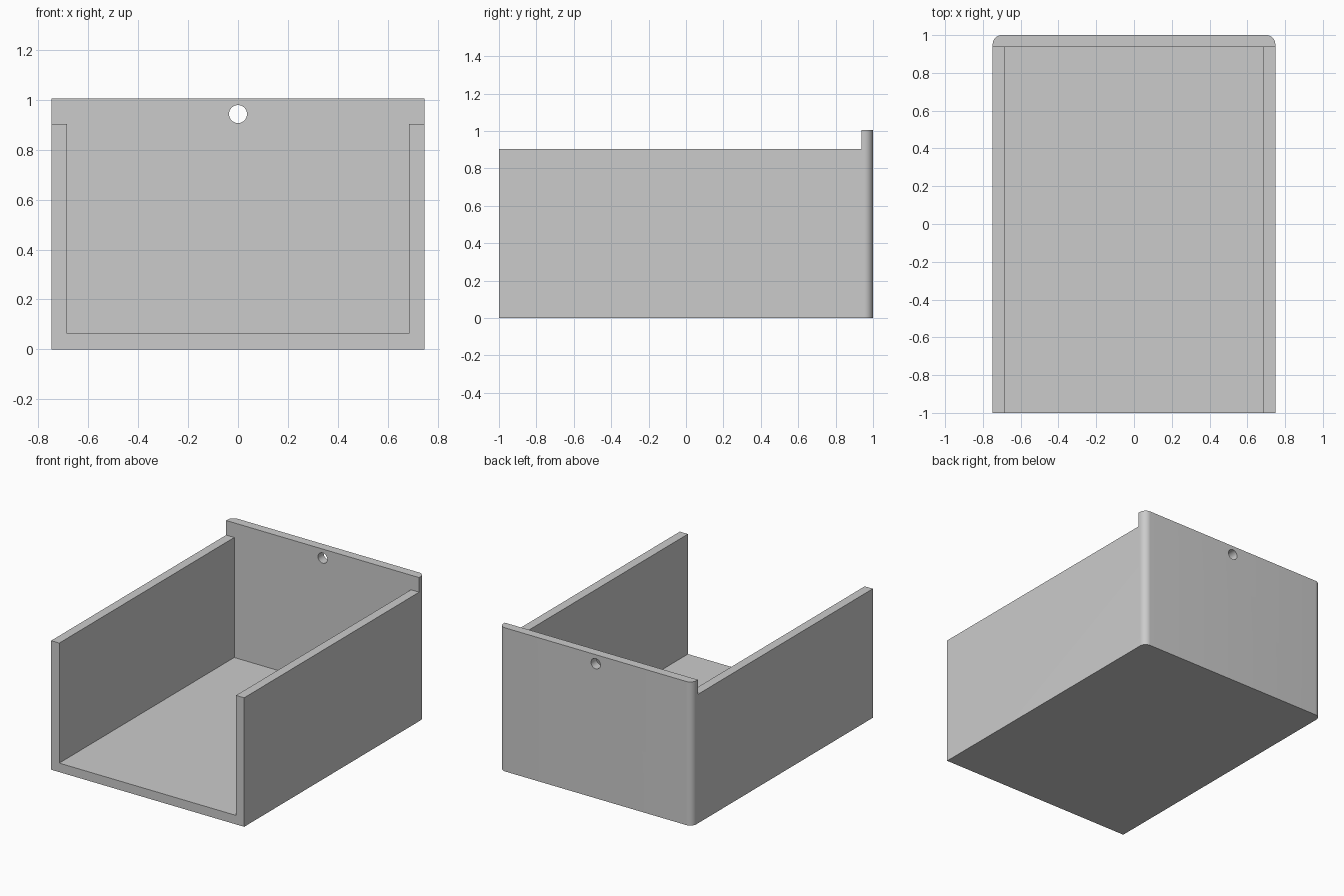
import bpy, bmesh, math
from mathutils import Matrix, Vector

cube = bpy.data.objects.get("Cube")
if cube:
    bpy.data.objects.remove(cube, do_unlink=True)

HALF_W, HEIGHT, WALL_TOP = 0.748, 1.006, 0.904
WALL, RADIUS = 0.063, 0.047
BACK_INNER = 1 - WALL

grey = bpy.data.materials.new("light grey")
grey.use_nodes = True
grey.diffuse_color = (0.6, 0.6, 0.6, 1)
grey.node_tree.nodes["Principled BSDF"].inputs["Base Color"].default_value = (0.6, 0.6, 0.6, 1)


def make_object(name, bm):
    bmesh.ops.recalc_face_normals(bm, faces=bm.faces)
    mesh = bpy.data.meshes.new(name)
    bm.to_mesh(mesh)
    bm.free()
    mesh.materials.append(grey)
    obj = bpy.data.objects.new(name, mesh)
    bpy.context.collection.objects.link(obj)
    return obj


def box(name, low, high):
    low, high = Vector(low), Vector(high)
    bm = bmesh.new()
    bmesh.ops.create_cube(bm, size=1, matrix=Matrix.Translation((low + high) / 2)
                          @ Matrix.Diagonal((high - low).to_4d()))
    return make_object(name, bm)


# Solid body with rounded rear corners
outline = [(-HALF_W, -1), (HALF_W, -1)]
for side, start in ((1, 0), (-1, 90)):
    for i in range(13):
        a = math.radians(start + i * 7.5)
        outline.append((side * (HALF_W - RADIUS) + RADIUS * math.cos(a),
                        1 - RADIUS + RADIUS * math.sin(a)))
bm = bmesh.new()
base = bm.faces.new([bm.verts.new((x, y, 0)) for x, y in outline])
top = bmesh.ops.extrude_face_region(bm, geom=[base])["geom"]
bmesh.ops.translate(bm, vec=(0, 0, HEIGHT),
                    verts=[v for v in top if isinstance(v, bmesh.types.BMVert)])
tray = make_object("open_tray", bm)

# Cutters: inner cavity, lowered side walls, hanging hole
cavity = box("cavity_cutter", (WALL - HALF_W, -1.5, WALL), (HALF_W - WALL, BACK_INNER, 1.5))
lowering = box("wall_top_cutter", (-1, -1.5, WALL_TOP), (1, BACK_INNER, 1.5))
bm = bmesh.new()
bmesh.ops.create_cone(bm, cap_ends=True, segments=48, radius1=0.036, radius2=0.036, depth=0.4,
                      matrix=Matrix.Translation((0, 1, 0.943)) @ Matrix.Rotation(math.pi / 2, 4, "X"))
hole = make_object("hole_cutter", bm)

bpy.ops.object.select_all(action="DESELECT")
bpy.context.view_layer.objects.active = tray
tray.select_set(True)
for cutter in (cavity, lowering, hole):
    cutter.hide_render = True
    mod = tray.modifiers.new(cutter.name, "BOOLEAN")
    mod.operation, mod.solver, mod.object = "DIFFERENCE", "EXACT", cutter
    bpy.ops.object.modifier_apply(modifier=mod.name)
    bpy.data.objects.remove(cutter, do_unlink=True)

bpy.ops.object.shade_smooth_by_angle(angle=math.radians(30))
